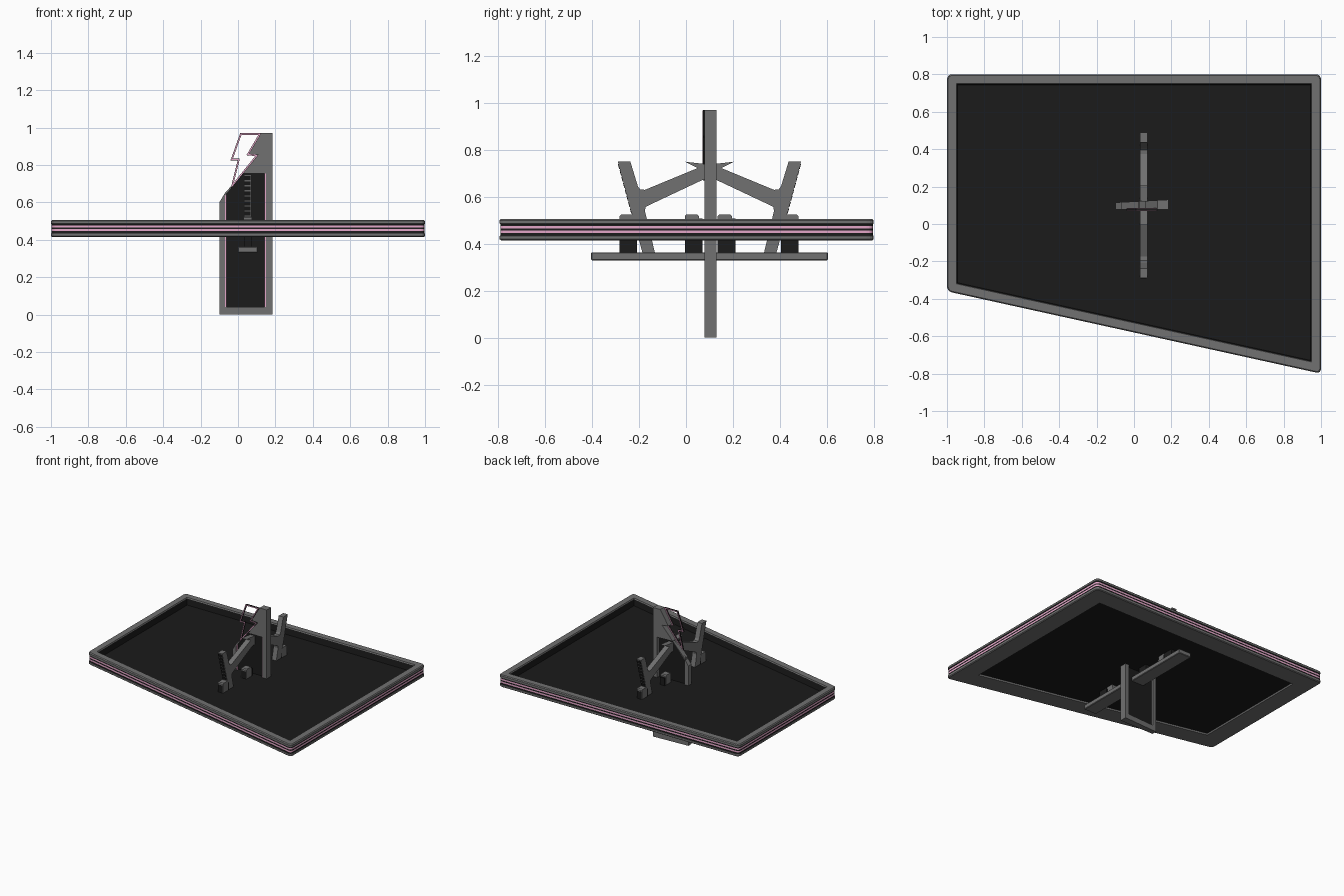
import bpy, bmesh
from mathutils import Vector

if "Cube" in bpy.data.objects:
    bpy.data.objects.remove(bpy.data.objects["Cube"])


def material(name, rgb):
    m = bpy.data.materials.new(name)
    m.diffuse_color = (*rgb, 1)
    m.use_nodes = True
    m.node_tree.nodes["Principled BSDF"].inputs["Base Color"].default_value = m.diffuse_color
    return m


GREY = material("grey metal", (0.165, 0.165, 0.165))
BLACK = material("black panel", (0.011, 0.011, 0.011))
PINK = material("pink glow", (0.78, 0.38, 0.58))


def finish(name, bm, mats):
    bmesh.ops.recalc_face_normals(bm, faces=bm.faces)
    me = bpy.data.meshes.new(name)
    bm.to_mesh(me)
    bm.free()
    for m in mats:
        me.materials.append(m)
    ob = bpy.data.objects.new(name, me)
    bpy.context.collection.objects.link(ob)
    return ob


def prism(name, loops, plane, a, b, mat, bevel=0):
    """Extrude an outline (plus optional hole loops) from depth a to b."""
    bm = bmesh.new()
    edges = []
    for loop in loops:
        vs = [bm.verts.new((u, a, v) if plane == "xz" else (a, u, v)) for u, v in loop]
        edges += [bm.edges.new((vs[i - 1], vs[i])) for i in range(len(vs))]
    bmesh.ops.triangle_fill(bm, use_beauty=True, use_dissolve=False, edges=edges)
    geo = bmesh.ops.extrude_face_region(bm, geom=bm.faces[:])["geom"]
    move = (0, b - a, 0) if plane == "xz" else (b - a, 0, 0)
    bmesh.ops.translate(bm, vec=move, verts=[g for g in geo if isinstance(g, bmesh.types.BMVert)])
    ob = finish(name, bm, [mat])
    if bevel:
        mod = ob.modifiers.new("bevel", "BEVEL")
        mod.width, mod.segments = bevel, 1
    return ob


def rect(u0, u1, v0, v1):
    return [(u0, v0), (u1, v0), (u1, v1), (u0, v1)]


def offset(poly, d):
    """Inset a counter-clockwise outline by d."""
    out = []
    n = len(poly)
    for i in range(n):
        p, q, r = (Vector(poly[(i + k) % n]) for k in (-1, 0, 1))
        e, f = (q - p).normalized(), (r - q).normalized()
        n1, n2 = Vector((-e.y, e.x)), Vector((-f.y, f.x))
        out.append(tuple(q + (n1 + n2) * (d / (1 + n1.dot(n2)))))
    return out


def rounded(poly, rad):
    out = []
    n = len(poly)
    for i in range(n):
        p, q, r = (Vector(poly[(i + k) % n]) for k in (-1, 0, 1))
        s, t = q + (p - q).normalized() * rad, q + (r - q).normalized() * rad
        for k in range(5):
            w = k / 4
            out.append(s * (1 - w) ** 2 + q * 2 * w * (1 - w) + t * w * w)
    return out


# Large slab: one cross-section (inset, z, colour of the band above) swept round the outline
OUT = [(-1, -0.36), (1, -0.8), (1, 0.8), (-1, 0.8)]
profile = [(0.145, 0.426, 0), (0.14, 0.416, 0), (0.006, 0.415, 0), (0, 0.42, 0), (0, 0.434, 0),
           (0.003, 0.435, 1), (0.003, 0.446, 2), (0.003, 0.457, 1), (0.003, 0.466, 2),
           (0.003, 0.477, 1), (0.003, 0.485, 0), (0, 0.486, 0), (0, 0.5, 0),
           (0.006, 0.506, 0), (0.05, 0.506, 0), (0.053, 0.498, 1), (0.057, 0.452, 1)]
bm = bmesh.new()
rings = []
for inset, z, _ in profile:
    pts = rounded(offset(OUT, inset), max(0.03 - inset, 0.003))
    rings.append([bm.verts.new((p.x, p.y, z)) for p in pts])
for (lo, hi, row) in zip(rings, rings[1:], profile):
    for i in range(len(lo)):
        f = bm.faces.new((lo[i - 1], lo[i], hi[i], hi[i - 1]))
        f.material_index = row[2]
for cap in (rings[0], rings[-1]):
    bm.faces.new(cap).material_index = 1
finish("slab", bm, [GREY, BLACK, PINK])

# Upright post frame with an opening, slightly thinner towards its left side
bolt = [(0.012, 0.97), (-0.04, 0.825), (-0.002, 0.825), (-0.04, 0.67),
        (0.11, 0.855), (0.06, 0.86), (0.125, 0.97)]
opening = [(-0.07, 0.04), (0.15, 0.04), (0.15, 0.755), (0.025, 0.755), (-0.07, 0.65)]
post = prism("post_frame", [[(-0.1, 0), (0.184, 0), (0.184, 0.97), (0.125, 0.97), (0.06, 0.86),
             (0.11, 0.855), (-0.04, 0.67), (-0.1, 0.6)], opening], "xz", 0.078, 0.13, GREY)
for v in post.data.vertices:
    if v.co.y > 0.1:
        v.co.y -= 0.015 * (0.184 - v.co.x) / 0.284
prism("post_panel", [opening], "xz", 0.098, 0.102, BLACK)
for side, x in (("left", -0.07), ("right", 0.142)):
    prism("post_light_" + side, [rect(x, x + 0.008, 0.04, 0.65 if x < 0 else 0.755)],
          "xz", 0.082, 0.09, PINK)

# Thin open bolt-shaped outline beside the post top
prism("bolt_frame", [bolt, offset(bolt, 0.009)], "xz", 0.073, 0.083, BLACK)
prism("bolt_light", [offset(bolt, 0.002), offset(bolt, 0.008)], "xz", 0.07, 0.086, PINK)

# Branching arms, mirrored about the post
half = [(0, 0.738), (-0.105, 0.75), (-0.05, 0.723), (-0.275, 0.63), (-0.295, 0.632),
        (-0.305, 0.645), (-0.337, 0.75), (-0.39, 0.75), (-0.285, 0.36), (-0.232, 0.36),
        (-0.275, 0.54), (-0.272, 0.557), (-0.255, 0.566), (-0.03, 0.672), (0, 0.672)]
arms = [(0.1 + y, z) for y, z in half] + [(0.1 - y, z) for y, z in half[-2:0:-1]]
prism("arms", [arms], "yz", 0.033, 0.071, GREY)

# Row of dark pads along the outer face of each arm
for side in (-1, 1):
    for i in range(8):
        z0 = 0.53 + i * 0.027
        pad = []
        for z, out in ((z0, -0.002), (z0, 0.003), (z0 + 0.021, 0.003), (z0 + 0.021, -0.002)):
            d = 0.285 + (z - 0.36) * 0.105 / 0.39 + out
            pad.append((0.1 + side * d, z))
        prism(f"arm_pad_{'front' if side < 0 else 'back'}_{i + 1}", [pad], "yz", 0.036, 0.068, BLACK)

# Bar under the slab
prism("lower_bar", [rect(-0.405, 0.605, 0.33, 0.364)], "yz", 0, 0.105, GREY, 0.004)

# Blocks through the slab, each with a small hoop on top
for i, y in enumerate((-0.283, -0.005, 0.135, 0.405)):
    prism(f"block_{i + 1}", [rect(y, y + 0.075, 0.362, 0.508)], "yz", 0.033, 0.071, BLACK)
    y += 0.014 * (i == 3)
    hoop = [(y, 0.45), (y + 0.06, 0.45), (y + 0.06, 0.518), (y + 0.053, 0.525),
            (y + 0.007, 0.525), (y, 0.518)]
    prism(f"hoop_{i + 1}", [hoop], "yz", 0.03, 0.074, GREY)
